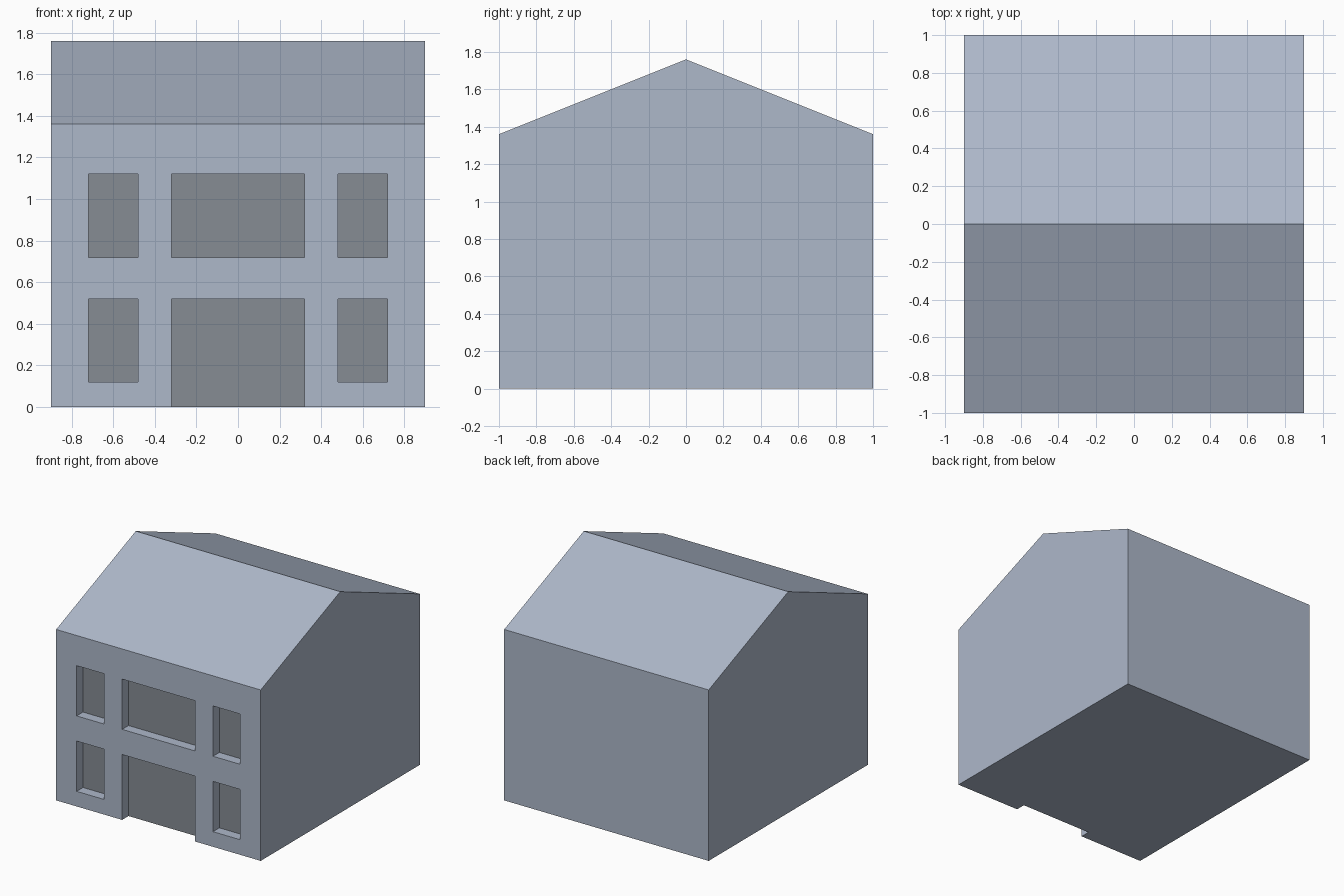
import bpy, bmesh
from mathutils import Matrix, Vector

if "Cube" in bpy.data.objects:
    bpy.data.objects.remove(bpy.data.objects["Cube"])

HALF_W, HALF_D = 0.9, 1.0
EAVE, RIDGE = 1.36, 1.76
RECESS = 0.08


def make_object(name, bm):
    bmesh.ops.recalc_face_normals(bm, faces=bm.faces)
    mesh = bpy.data.meshes.new(name)
    bm.to_mesh(mesh)
    bm.free()
    obj = bpy.data.objects.new(name, mesh)
    bpy.context.collection.objects.link(obj)
    return obj


def make_material(name, rgb):
    mat = bpy.data.materials.new(name)
    mat.diffuse_color = (*rgb, 1)
    mat.use_nodes = True
    mat.node_tree.nodes["Principled BSDF"].inputs["Base Color"].default_value = mat.diffuse_color
    return mat


def add_box(bm, x0, x1, z0, z1):
    # Box straddling the front wall, reaching RECESS into it
    y0, y1 = -HALF_D - 0.1, -HALF_D + RECESS
    centre = Vector((x0 + x1, y0 + y1, z0 + z1)) / 2
    size = Matrix.Diagonal((x1 - x0, y1 - y0, z1 - z0, 1))
    bmesh.ops.create_cube(bm, size=1, matrix=Matrix.Translation(centre) @ size)


# House body: gable profile extruded along x
bm = bmesh.new()
profile = [(-HALF_D, 0), (HALF_D, 0), (HALF_D, EAVE), (0, RIDGE), (-HALF_D, EAVE)]
gable = bm.faces.new([bm.verts.new((-HALF_W, y, z)) for y, z in profile])
side = bmesh.ops.extrude_face_region(bm, geom=[gable])
bmesh.ops.translate(bm, vec=(2 * HALF_W, 0, 0),
                    verts=[v for v in side["geom"] if isinstance(v, bmesh.types.BMVert)])
house = make_object("house_body", bm)
house.data.materials.append(make_material("blue_grey_wall", (0.42, 0.48, 0.59)))
house.data.materials.append(make_material("dark_panel", (0.24, 0.265, 0.295)))

# Openings: two storeys of side windows, a wide upper window and a doorway
bm = bmesh.new()
LOWER, UPPER = (0.12, 0.52), (0.72, 1.12)
for z0, z1 in (LOWER, UPPER):
    for x in (-0.6, 0.6):
        add_box(bm, x - 0.12, x + 0.12, z0, z1)
add_box(bm, -0.32, 0.32, *UPPER)
add_box(bm, -0.32, 0.32, -0.1, LOWER[1])
cutter = make_object("opening_cutter", bm)
cutter.hide_render = True

# Recess the openings into the facade
cut = house.modifiers.new("openings", 'BOOLEAN')
cut.operation = 'DIFFERENCE'
cut.solver = 'EXACT'
cut.object = cutter
bpy.context.view_layer.objects.active = house
house.select_set(True)
bpy.ops.object.modifier_apply(modifier=cut.name)
bpy.data.objects.remove(cutter)

# Dark panes and door at the back of each recess
for face in house.data.polygons:
    is_pane = face.normal.y < -0.9 and abs(face.center.y + HALF_D - RECESS) < 0.01
    face.material_index = 1 if is_pane else 0
